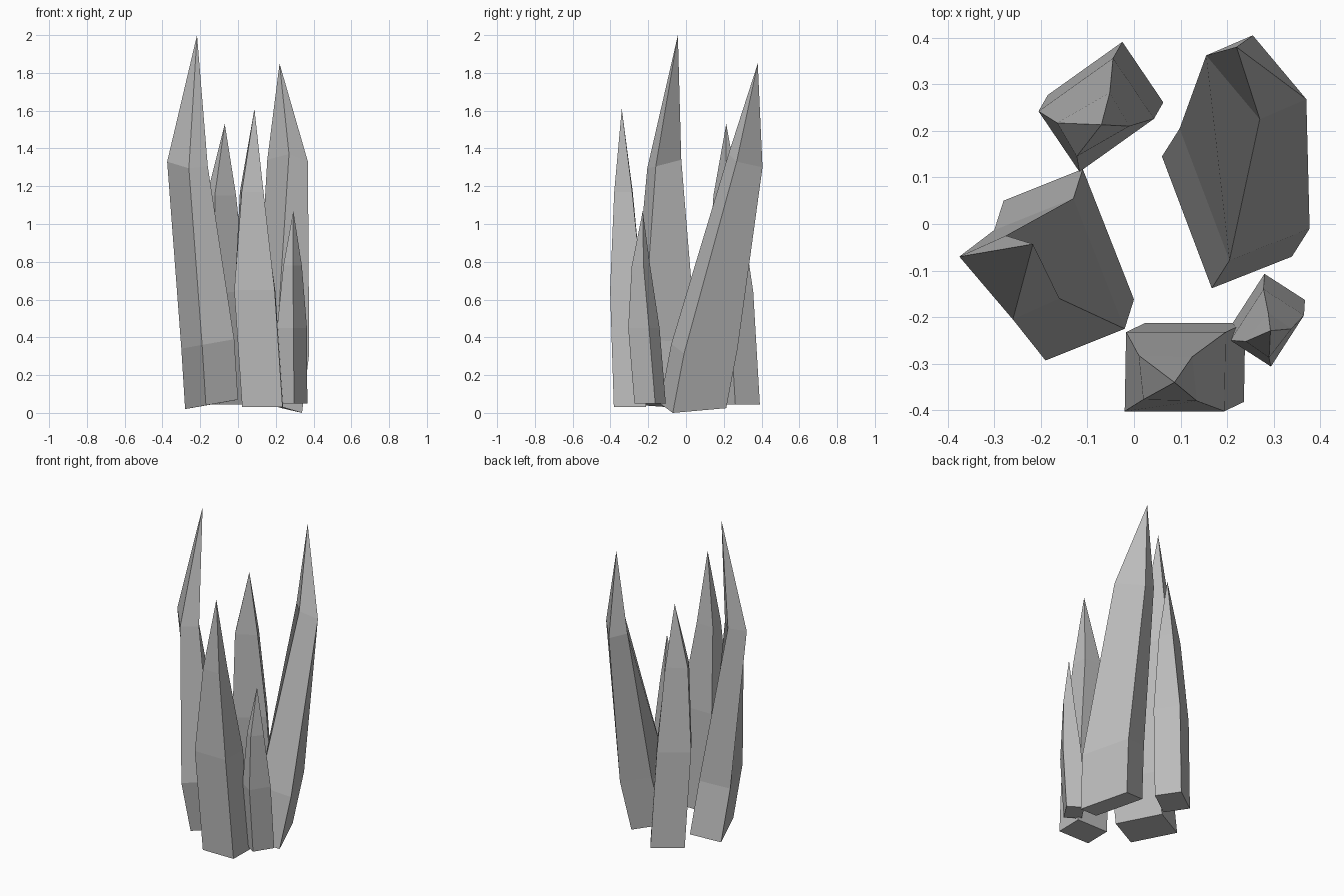
import bpy
import bmesh
from mathutils import Vector

default_cube = bpy.data.objects.get("Cube")
if default_cube:
    bpy.data.objects.remove(default_cube, do_unlink=True)

# One flat stone colour for every shard
stone = bpy.data.materials.new("grey_stone")
stone.use_nodes = True
stone_colour = (0.5, 0.5, 0.5, 1.0)
stone.diffuse_color = stone_colour
stone.node_tree.nodes["Principled BSDF"].inputs["Base Color"].default_value = stone_colour


def add_ring(bm, corner, side, depth):
    """Four vertices of a parallelogram, given one corner and two edges."""
    corner, side, depth = Vector(corner), Vector(side), Vector(depth)
    corners = (corner, corner + side, corner + side + depth, corner + depth)
    return [bm.verts.new(point) for point in corners]


def add_shard(name, foot, waist, side, depth, shoulder, top_side, top_depth, tip):
    """A leaning four-sided prism that narrows to a shoulder and ends in a point."""
    bm = bmesh.new()
    rings = [
        add_ring(bm, foot, side, depth),
        add_ring(bm, waist, side, depth),
        add_ring(bm, shoulder, top_side, top_depth),
    ]
    apex = bm.verts.new(tip)
    bm.faces.new(rings[0])
    for i in range(4):
        j = (i + 1) % 4
        for lower, upper in zip(rings, rings[1:]):
            bm.faces.new((lower[i], lower[j], upper[j], upper[i]))
        bm.faces.new((rings[-1][i], rings[-1][j], apex))
    bmesh.ops.recalc_face_normals(bm, faces=bm.faces)

    mesh = bpy.data.meshes.new(name)
    bm.to_mesh(mesh)
    bm.free()
    mesh.materials.append(stone)
    shard = bpy.data.objects.new(name, mesh)
    bpy.context.collection.objects.link(shard)
    return shard


# Tallest shard, on the -x side
add_shard(
    "tall_shard",
    foot=(-0.28, 0.05, 0.02),
    waist=(-0.3, -0.013, 0.34),
    side=(0.11, -0.28, 0.02),
    depth=(0.17, 0.068, 0.03),
    shoulder=(-0.375, -0.07, 1.33),
    top_side=(0.115, -0.135, -0.035),
    top_depth=(0.1, 0.045, 0.01),
    tip=(-0.217, -0.043, 2),
)

# Wide shard leaning back, on the +x side
add_shard(
    "leaning_shard",
    foot=(0.06, 0.145, 0.075),
    waist=(0.098, 0.205, 0.39),
    side=(0.172, 0.068, -0.05),
    depth=(0.107, -0.283, -0.025),
    shoulder=(0.155, 0.362, 1.34),
    top_side=(0.1, 0.043, -0.04),
    top_depth=(0.115, -0.137, 0.03),
    tip=(0.22, 0.38, 1.85),
)

# Upright shard at the back
add_shard(
    "back_shard",
    foot=(-0.185, 0.277, 0.045),
    waist=(-0.205, 0.242, 0.64),
    side=(0.16, 0.114, 0),
    depth=(0.088, -0.13, 0),
    shoulder=(-0.165, 0.217, 1.15),
    top_side=(0.113, 0.065, 0),
    top_depth=(0.042, -0.072, 0),
    tip=(-0.07, 0.213, 1.53),
)

# Upright shard at the front
add_shard(
    "front_shard",
    foot=(0.022, -0.382, 0.03),
    waist=(-0.02, -0.402, 0.65),
    side=(0.214, 0, 0),
    depth=(0.003, 0.17, 0),
    shoulder=(0.02, -0.377, 1.17),
    top_side=(0.115, -0.003, 0),
    top_depth=(-0.01, 0.095, 0),
    tip=(0.087, -0.34, 1.61),
)

# Smallest shard, at the front corner
add_shard(
    "small_shard",
    foot=(0.209, -0.217, 0.05),
    waist=(0.207, -0.25, 0.45),
    side=(0.071, 0.11, 0),
    depth=(0.087, -0.056, 0),
    shoulder=(0.24, -0.252, 0.78),
    top_side=(0.048, 0.062, 0),
    top_depth=(0.05, -0.035, 0),
    tip=(0.293, -0.229, 1.07),
)
